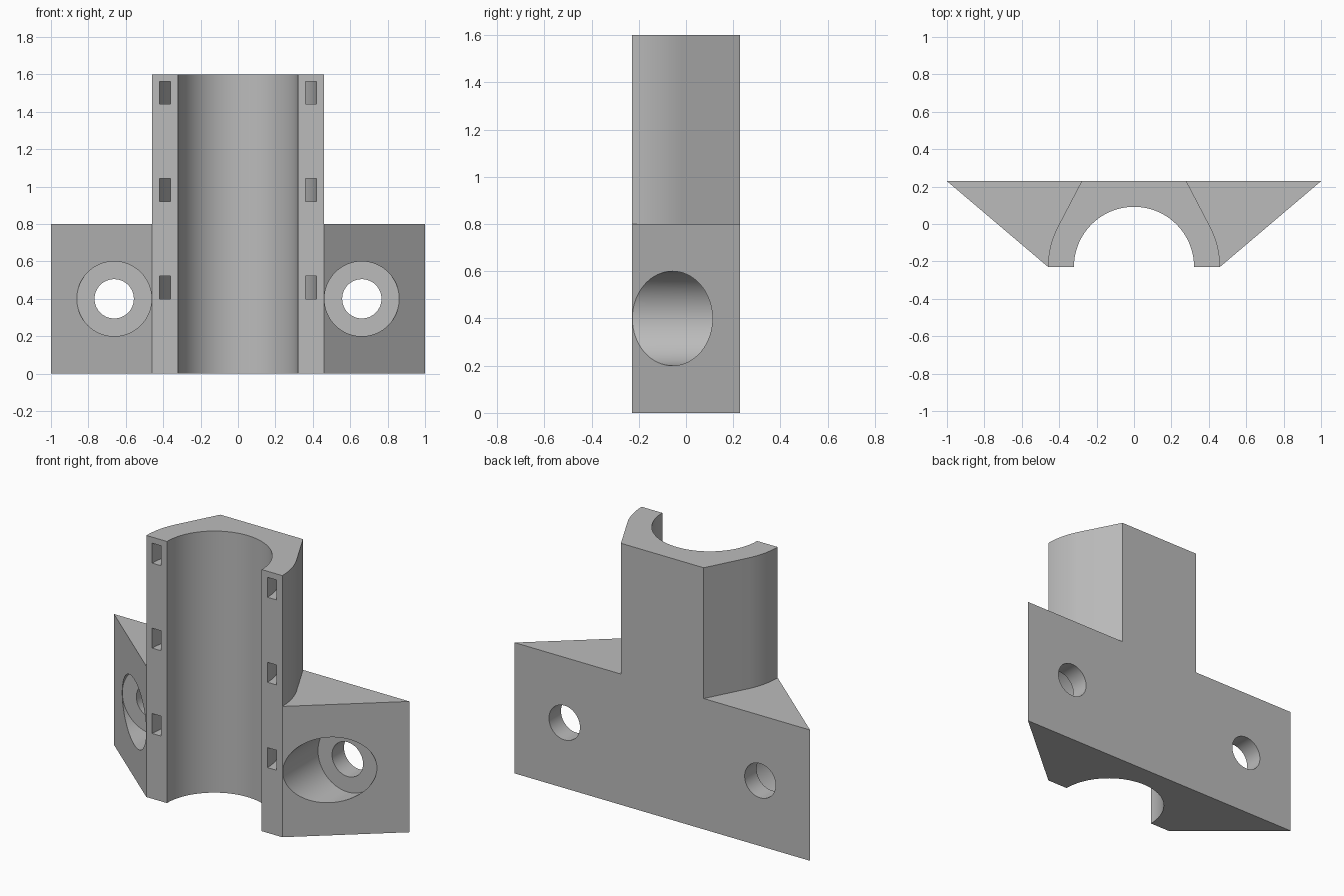
import bpy
import bmesh
from math import sin, cos, pi, radians
from mathutils import Matrix

if "Cube" in bpy.data.objects:
    bpy.data.objects.remove(bpy.data.objects["Cube"])

FRONT, BACK = -0.229, 0.229
BORE, WALL = 0.321, 0.46
HEIGHT, BASE_HEIGHT = 1.6, 0.8

grey = bpy.data.materials.new("plain grey")
grey.use_nodes = True
COLOUR = (0.5, 0.5, 0.5, 1)
grey.diffuse_color = COLOUR
grey.node_tree.nodes["Principled BSDF"].inputs["Base Color"].default_value = COLOUR


def finish(name, bm):
    bmesh.ops.recalc_face_normals(bm, faces=bm.faces)
    mesh = bpy.data.meshes.new(name)
    bm.to_mesh(mesh)
    bm.free()
    mesh.materials.append(grey)
    obj = bpy.data.objects.new(name, mesh)
    bpy.context.collection.objects.link(obj)
    return obj


def prism(name, outline, z0, z1):
    """Extrude a plan outline from z0 to z1."""
    bm = bmesh.new()
    face = bm.faces.new([bm.verts.new((x, y, z0)) for x, y in outline])
    top = bmesh.ops.extrude_face_region(bm, geom=[face])["geom"]
    verts = [v for v in top if isinstance(v, bmesh.types.BMVert)]
    bmesh.ops.translate(bm, verts=verts, vec=(0, 0, z1 - z0))
    return finish(name, bm)


def drill(name, x, z, radius, y0, y1):
    """Cylinder along y."""
    bm = bmesh.new()
    place = Matrix.Translation((x, (y0 + y1) / 2, z)) @ Matrix.Rotation(pi / 2, 4, "X")
    bmesh.ops.create_cone(bm, cap_ends=True, segments=64, radius1=radius,
                          radius2=radius, depth=y1 - y0, matrix=place)
    return finish(name, bm)


def arc(radius, start, end, steps):
    angles = [radians(start + (end - start) * i / steps) for i in range(steps + 1)]
    return [(radius * cos(a), FRONT + radius * sin(a)) for a in angles]


def combine(target, tool, operation):
    """Apply a boolean and discard the tool."""
    tool.hide_render = True
    mod = target.modifiers.new("join", "BOOLEAN")
    mod.operation, mod.object, mod.solver = operation, tool, "EXACT"
    bpy.context.view_layer.update()
    graph = bpy.context.evaluated_depsgraph_get()
    result = bpy.data.meshes.new_from_object(target.evaluated_get(graph))
    target.modifiers.clear()
    target.data = result
    bpy.data.objects.remove(tool)


# Upright half sleeve: rounded cheeks running tangentially to a flat back
right_cheek = arc(WALL, 0, 27.3, 12) + [(0.28, BACK)]
left_cheek = [(-x, y) for x, y in reversed(right_cheek)]
bracket = prism("clamp_bracket", right_cheek + left_cheek, 0, HEIGHT)

# Wedge-shaped mounting base
base = prism("mounting_base", [(WALL, FRONT), (1, BACK), (-1, BACK), (-WALL, FRONT)],
             0, BASE_HEIGHT)
combine(bracket, base, "UNION")

# Central bore, open to the front
bore = prism("bore_cutter", [(BORE, -0.5)] + arc(BORE, 0, 180, 64) + [(-BORE, -0.5)],
             -0.2, HEIGHT + 0.2)
combine(bracket, bore, "DIFFERENCE")

# Curved strap channels inside the sleeve wall
for z in (0.46, 0.982, 1.502):
    outline = ([(0.42, -0.4)] + arc(0.42, 0, 180, 48) + [(-0.42, -0.4), (-0.36, -0.4)]
               + arc(0.36, 180, 0, 48) + [(0.36, -0.4)])
    combine(bracket, prism("channel_cutter", outline, z - 0.061, z + 0.061), "DIFFERENCE")

# Screw holes with counterbores in each wing
for side in (-1, 1):
    for radius, y0, y1 in ((0.2, -0.5, 0.113), (0.105, 0, 0.5)):
        combine(bracket, drill("screw_cutter", side * 0.662, 0.4, radius, y0, y1),
                "DIFFERENCE")

# Smooth curves, sharp corners
bpy.ops.object.select_all(action="DESELECT")
bracket.select_set(True)
bpy.context.view_layer.objects.active = bracket
bpy.ops.object.shade_smooth_by_angle(angle=radians(30))
